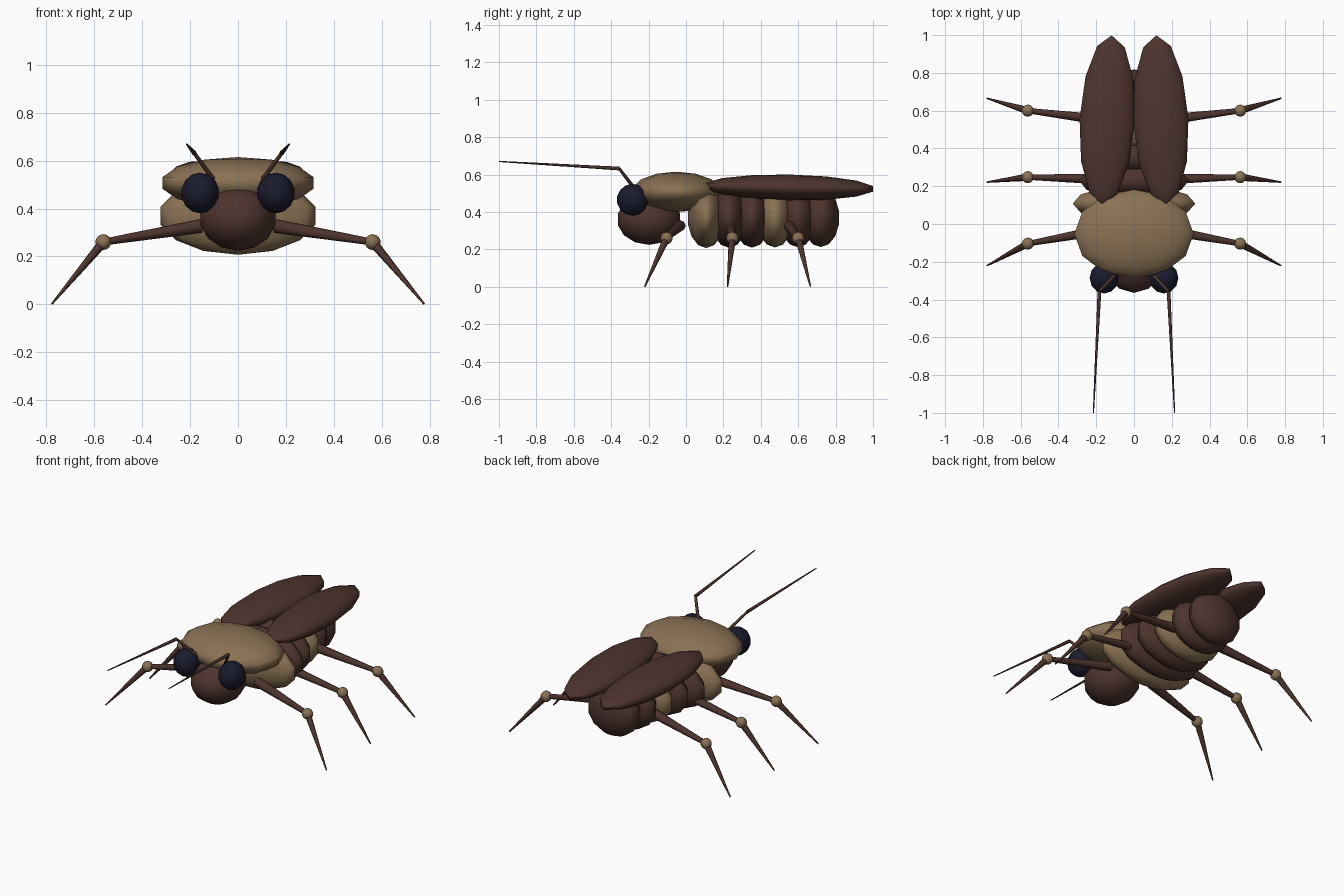
import bpy, math
from mathutils import Vector

if "Cube" in bpy.data.objects:
    bpy.data.objects.remove(bpy.data.objects["Cube"])


def material(name, rgb):
    m = bpy.data.materials.new(name)
    m.diffuse_color = (*rgb, 1)
    m.use_nodes = True
    m.node_tree.nodes["Principled BSDF"].inputs["Base Color"].default_value = m.diffuse_color
    return m


BROWN = material("dark_brown", (0.076, 0.034, 0.027))
TAN = material("tan", (0.258, 0.168, 0.088))
NAVY = material("near_black_blue", (0.0103, 0.0110, 0.027))


def finish(name, mat):
    ob = bpy.context.object
    ob.name = name
    ob.data.materials.append(mat)
    bpy.ops.object.shade_smooth()
    return ob


def ball(name, mat, center, radii, rot=(0, 0, 0)):
    """Low-poly ellipsoid."""
    bpy.ops.mesh.primitive_uv_sphere_add(segments=12, ring_count=7, radius=1,
                                         location=center, rotation=rot)
    bpy.context.object.scale = radii
    return finish(name, mat)


def rod(name, mat, a, b, r1, r2):
    """Tapered rod from a to b."""
    a, b = Vector(a), Vector(b)
    d = b - a
    bpy.ops.mesh.primitive_cone_add(vertices=8, radius1=r1, radius2=r2,
                                    depth=d.length, location=(a + b) / 2,
                                    rotation=d.to_track_quat('Z', 'Y').to_euler())
    ob = finish(name, mat)
    bpy.ops.object.shade_smooth_by_angle(angle=math.radians(50))
    return ob


# Head and shield behind it
ball("head", BROWN, (0, -0.198, 0.36), (0.16, 0.171, 0.136))
ball("neck_shield", TAN, (0, -0.052, 0.507), (0.324, 0.241, 0.108))

# Body segments, tapering towards the tail
widths = [0.333, 0.298, 0.265, 0.235, 0.205, 0.175]
for i, w in enumerate(widths):
    ball(f"body_segment_{i + 1}", TAN if i in (0, 3) else BROWN,
         (0, 0.108 + i * 0.1225, 0.37), (w, 0.1, 0.163 - 0.001 * i))

for side, s in (("left", -1), ("right", 1)):
    # Wing cases
    ball(f"{side}_wing_case", BROWN, (s * 0.142, 0.55, 0.531),
         (0.15, 0.461, 0.069), (math.radians(-1), 0, s * math.radians(3)))

    # Eyes
    ball(f"{side}_eye", NAVY, (s * 0.158, -0.286, 0.465), (0.079, 0.084, 0.085))

    # Bent feelers
    elbow = (s * 0.183, -0.357, 0.632)
    rod(f"{side}_feeler_base", BROWN, (s * 0.105, -0.275, 0.525), elbow, 0.01, 0.008)
    rod(f"{side}_feeler_tip", BROWN, elbow, (s * 0.215, -1.0, 0.67), 0.01, 0.003)

    # Legs: hip, knee and foot positions along the body
    for pos, hip, knee, foot in (("front", -0.03, -0.104, -0.22),
                                 ("middle", 0.237, 0.248, 0.222),
                                 ("rear", 0.55, 0.6, 0.665)):
        k = (s * 0.562, knee, 0.26)
        rod(f"{side}_{pos}_upper_leg", BROWN, (s * 0.155, hip, 0.327), k, 0.029, 0.014)
        ball(f"{side}_{pos}_knee", TAN, k, (0.033, 0.033, 0.033))
        rod(f"{side}_{pos}_lower_leg", BROWN, k, (s * 0.777, foot, 0.002), 0.02, 0.004)
